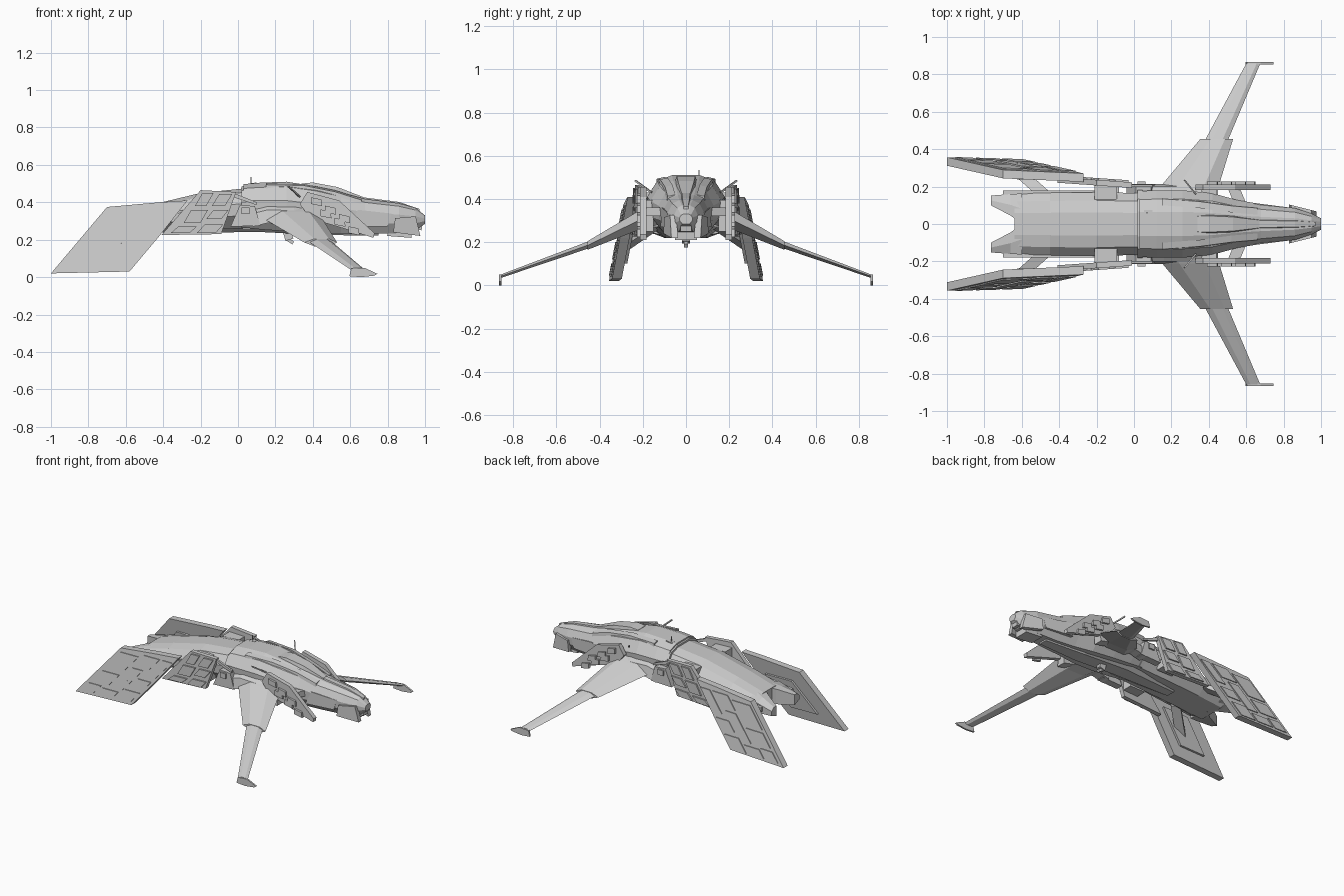
import bpy, bmesh
from math import radians
from mathutils import Vector

if "Cube" in bpy.data.objects:
    bpy.data.objects.remove(bpy.data.objects["Cube"])


def loft(name, rings, mirror=False):
    """Skin a row of equal-length point rings and cap both ends."""
    bm = bmesh.new()
    vs = [[bm.verts.new(p) for p in r] for r in rings]
    n = len(vs[0])
    for a, b in zip(vs, vs[1:]):
        for i in range(n):
            j = (i + 1) % n
            bm.faces.new((a[i], a[j], b[j], b[i]))
    bm.faces.new(vs[0])
    bm.faces.new(vs[-1])
    bmesh.ops.recalc_face_normals(bm, faces=bm.faces)
    me = bpy.data.meshes.new(name)
    bm.to_mesh(me)
    bm.free()
    ob = bpy.data.objects.new(name, me)
    bpy.context.collection.objects.link(ob)
    if mirror:
        m = ob.modifiers.new("mirror", 'MIRROR')
        m.use_axis = (False, True, False)
    return ob


def plate(name, poly, yf, thick, lift=0.0):
    """Mirrored slab with an outline in x/z lying on the plane y = yf(x, z)."""
    return loft(name, [[(x, yf(x, z) + lift - t, z) for x, z in poly] for t in (0, thick)], True)


def hull(name, stations):
    """Ten-sided hull through (x, half width, bottom, top) stations."""
    prof = [(.36, 1), (.74, .9), (1, .62), (.97, .32), (.58, 0)]
    prof += [(-y, z) for y, z in reversed(prof)]
    return loft(name, [[(x, w * y, b + (t - b) * z) for y, z in prof] for x, w, b, t in stations])


def bar(name, a, b, w, h, mirror=True):
    """Rectangular strut between two points."""
    a, b = Vector(a), Vector(b)
    d = (b - a).normalized()
    s = d.cross(Vector((0, 0, 1)) if abs(d.z) < .9 else Vector((1, 0, 0))).normalized()
    u = s.cross(d)
    return loft(name, [[p + s * w * i + u * h * j for i, j in ((1, 1), (-1, 1), (-1, -1), (1, -1))]
                       for p in (a, b)], mirror)


def wing(name, stations):
    """Six-sided wing through (y, x back, x front, z, half thickness) stations."""
    return loft(name, [[(x0, y, z), (x0 + .3 * (x1 - x0), y, z + t), (x0 + .75 * (x1 - x0), y, z + t),
                        (x1, y, z), (x0 + .75 * (x1 - x0), y, z - t), (x0 + .3 * (x1 - x0), y, z - t)]
                       for y, x0, x1, z, t in stations], True)


# fuselage
hull("front_hull", [(.03, .176, .265, .497), (.12, .18, .255, .505), (.26, .18, .245, .51),
                    (.42, .165, .235, .485), (.55, .128, .232, .453), (.68, .106, .23, .418),
                    (.86, .085, .235, .395), (.95, .055, .25, .37), (1, .03, .285, .33)])
hull("rear_hull", [(.04, .165, .262, .475), (-.2, .17, .25, .45), (-.45, .167, .235, .39),
                   (-.64, .162, .22, .335)])
hull("collar", [(.02, .182, .262, .485), (.045, .182, .262, .49)])

# forked tail
loft("tail_prong", [[(x, a, lo), (x, b, lo + .02), (x, b, hi - .02), (x, a + (b - a) * .5, hi), (x, a, hi)]
                    for x, a, b, lo, hi in ((-.6, 0, .163, .222, .342), (-.66, .045, .16, .22, .325),
                                            (-.765, .1, .152, .22, .292))], True)
plate("tail_side_rail", [(-.7, .26), (-.7, .29), (-.2, .36), (-.2, .31)], lambda x, z: .178, .03)

# canopy and dorsal details
loft("canopy", [[(x, -w, z - .05), (x, -w * .75, z), (x, w * .75, z), (x, w, z - .05)]
                for x, w, z in ((.34, .055, .5), (.4, .058, .506), (.53, .05, .482), (.67, .028, .428))])
loft("shoulder_ridge", [[(x, y, z - .03), (x, y, z), (x, y + .035, z - .008), (x, y + .04, z - .04)]
                        for x, y, z in ((.15, .1, .502), (.35, .085, .498), (.52, .062, .464), (.66, .05, .42))], True)
loft("nose_ridge", [[(x, -w, z - .03), (x, -w * .6, z), (x, w * .6, z), (x, w, z - .03)]
                    for x, w, z in ((.66, .03, .428), (.86, .028, .402), (.97, .016, .365))])
bar("top_hatch", (.055, .06, .49), (.1, .06, .496), .016, .01, False)
bar("mast", (.07, .06, .48), (.07, .06, .535), .003, .003, False)

# nose cheeks and chin
plate("nose_cheek", [(.84, .315), (.95, .325), (.975, .22), (.83, .24)], lambda x, z: .104 - .25 * (x - .83), .03)
bar("chin", (.8, 0, .25), (.93, 0, .24), .05, .03, False)
bar("nose_sensor", (.95, 0, .28), (.985, 0, .275), .025, .025, False)
plate("neck_panel", [(.6, .27), (.64, .36), (.82, .34), (.8, .27)], lambda x, z: .118 - .13 * (x - .6), .02)

# belly keel and turret
loft("keel", [[(x, -w, .26), (x, w, .26), (x, w * .6, z), (x, -w * .6, z)]
              for x, w, z in ((-.3, .05, .235), (.1, .08, .242), (.45, .08, .225), (.75, .05, .222))])
bar("belly_turret", (.26, 0, .25), (.275, 0, .2), .018, .022, False)
bar("turret_gun", (.26, 0, .205), (.295, 0, .183), .009, .009, False)

# forward-swept wings
wing("inner_wing", [(.13, .09, .43, .335, .055), (.21, .15, .455, .305, .045), (.455, .355, .53, .185, .02)])
wing("outer_wing", [(.43, .37, .495, .195, .017), (.858, .6, .675, .042, .008)])
plate("wing_tip", [(.595, .005), (.605, .045), (.675, .05), (.745, .018), (.73, .008), (.66, 0)],
      lambda x, z: .866, .012)
loft("wing_root_fairing", [[(x, .15, z + .06), (x, .15, z - .05), (x, .215, z - .05), (x, .2, z + .02)]
                           for x, z in ((.08, .32), (.16, .34), (.3, .335), (.45, .3))], True)

# rear fins, with sheared panel cells on the outer face
fin_y = lambda x, z: .36 - .165 * z - .03 * (x + 1)
shear = lambda u0, u1, z0, z1: [(u + .86 * z, z) for u, z in ((u0, z0), (u0, z1), (u1, z1), (u1, z0))]
plate("rear_fin", [(-1, .02), (-.7, .375), (-.42, .4), (-.27, .41), (-.42, .22), (-.58, .03)], fin_y, .045)
for u0, u1, z0, z1 in ((-.99, -.9, .04, .1), (-.88, -.76, .04, .09), (-.74, -.63, .04, .12),
                       (-.99, -.86, .12, .2), (-.83, -.75, .11, .27), (-.73, -.63, .15, .21),
                       (-1, -.86, .22, .35), (-.84, -.72, .29, .37), (-.7, -.63, .24, .37)):
    plate("fin_panel", shear(u0, u1, z0, z1), fin_y, .01, .006)
plate("fin_inner_rib", shear(-.9, -.7, .1, .3), fin_y, .02, -.04)
bar("fin_strut", (-.46, .14, .28), (-.64, .3, .17), .03, .014)

# middle side panels
mid_y = lambda x, z: .222 - .07 * x
plate("mid_panel", [(-.41, .225), (-.2, .465), (-.01, .455), (-.09, .23)], mid_y, .03)
for x0, x1, z0, z1 in ((-.21, -.15, .38, .45), (-.12, -.05, .38, .445), (-.27, -.18, .29, .36),
                       (-.15, -.07, .31, .36), (-.34, -.24, .235, .27), (-.2, -.1, .235, .28)):
    s = .02
    plate("mid_raised_block", [(x0 - s, z0), (x0 + s, z1), (x1 + s, z1), (x1 - s, z0)], mid_y, .02, .01)
for x, z in ((-.15, .4), (-.14, .3)):
    bar("mid_pylon", (x, .13, z), (x, .22, z), .06, .03)
plate("mid_front_panel", [(-.04, .27), (.01, .385), (.09, .38), (.12, .275)], lambda x, z: .215, .05)
bar("mid_front_boss", (.04, .2, .355), (.04, .226, .355), .022, .018)
plate("mid_front_rail", [(-.06, .44), (-.04, .456), (.1, .4), (.1, .385)], lambda x, z: .212, .015)

# front side pods with raised blocks and braces
pod_y = lambda x, z: .212
plate("front_pod", [(.33, .39), (.37, .455), (.54, .41), (.73, .235), (.725, .21), (.5, .28), (.39, .31)], pod_y, .03)
for i in range(3):
    for j in range(2):
        x, z = .42 + .075 * i + .05 * j, .405 - .045 * i - .065 * j
        plate("pod_block", [(x - .03, z - .014), (x - .03, z + .022), (x + .025, z + .01), (x + .03, z - .026)],
              pod_y, .02, .014)
bar("pod_brace", (.58, .08, .34), (.53, .2, .34), .03, .02)
bar("pod_rear_brace", (.4, .13, .37), (.4, .2, .37), .04, .025)
bar("pod_aerial", (.33, .16, .43), (.27, .235, .485), .004, .004)
